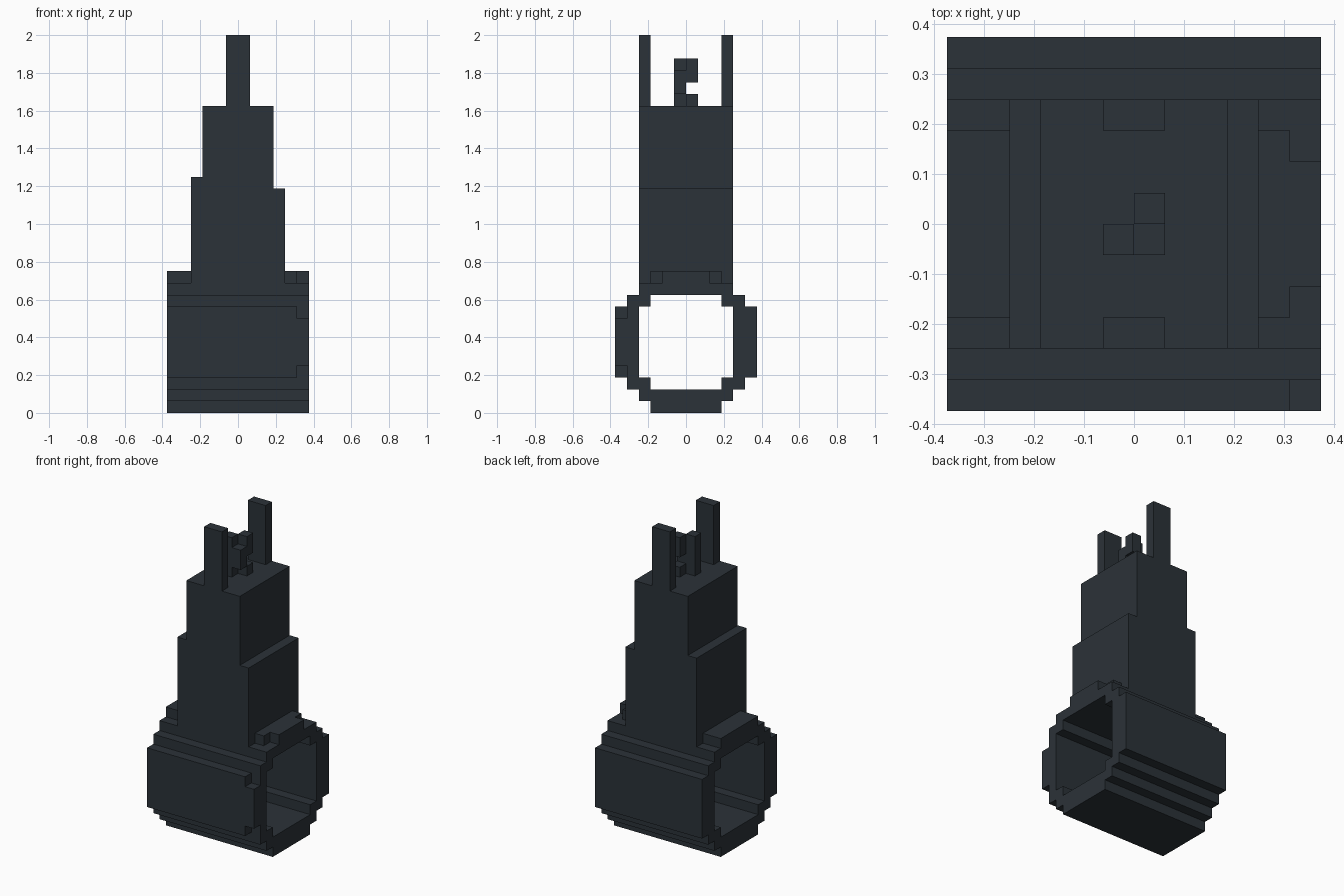
import bpy
import bmesh

if "Cube" in bpy.data.objects:
    bpy.data.objects.remove(bpy.data.objects["Cube"])

U = 1 / 16  # one block of the grid

mat = bpy.data.materials.new("dark_metal")
mat.diffuse_color = (0.024, 0.032, 0.040, 1)
mat.use_nodes = True
mat.node_tree.nodes["Principled BSDF"].inputs["Base Color"].default_value = mat.diffuse_color


def make_object(name, bm):
    bmesh.ops.recalc_face_normals(bm, faces=bm.faces[:])
    mesh = bpy.data.meshes.new(name)
    bm.to_mesh(mesh)
    bm.free()
    mesh.materials.append(mat)
    obj = bpy.data.objects.new(name, mesh)
    bpy.context.collection.objects.link(obj)
    return obj


def prism(name, points, axis, start, end):
    """Extrude a profile along x (points are y, z) or y (points are x, z)."""
    bm = bmesh.new()
    place = (lambda p: (start, p[0], p[1])) if axis == "x" else (lambda p: (p[0], start, p[1]))
    face = bm.faces.new([bm.verts.new(place(p)) for p in points])
    new = bmesh.ops.extrude_face_region(bm, geom=[face])["geom"]
    move = (end - start, 0, 0) if axis == "x" else (0, end - start, 0)
    bmesh.ops.translate(bm, vec=move, verts=[v for v in new if isinstance(v, bmesh.types.BMVert)])
    bmesh.ops.scale(bm, vec=(U, U, U), verts=bm.verts[:])
    return make_object(name, bm)


def boxes(name, ranges):
    """Boxes given as x0, x1, y0, y1, z0, z1 in grid blocks."""
    bm = bmesh.new()
    for x0, x1, y0, y1, z0, z1 in ranges:
        verts = bmesh.ops.create_cube(bm, size=U)["verts"]
        bmesh.ops.scale(bm, vec=(x1 - x0, y1 - y0, z1 - z0), verts=verts)
        bmesh.ops.translate(bm, verts=verts,
                            vec=((x0 + x1) * U / 2, (y0 + y1) * U / 2, (z0 + z1) * U / 2))
    return make_object(name, bm)


def stepped(layers):
    """Mirrored stair-step outline from (half width, z0, z1) layers."""
    right = [(w, z) for w, z0, z1 in layers for z in (z0, z1)]
    return right + [(-w, z) for w, z in reversed(right)]


# Stepped octagonal sleeve, open along x
sleeve = prism("sleeve", stepped([(3, 0, 1), (4, 1, 2), (5, 2, 3), (6, 3, 9),
                                  (5, 9, 10), (4, 10, 11), (3, 11, 12)]), "x", -6, 6)
bore = prism("bore_cutter", stepped([(3, 2, 3), (4, 3, 9), (3, 9, 10)]), "x", -7, 7)

# Missing corner blocks on the right end: front panel and top panel
notches = boxes("notch_cutter",
                [(5, 7, -7, -5, 8, 9.5), (5, 7, -7, -5, 2.5, 4)]
                + [(5, 7, min(s * 2, s * 3.5), max(s * 2, s * 3.5), 11, 13) for s in (-1, 1)])

for cutter in (bore, notches):
    mod = sleeve.modifiers.new(cutter.name, "BOOLEAN")
    mod.operation = "DIFFERENCE"
    mod.solver = "EXACT"
    mod.object = cutter
    cutter.hide_render = True
    cutter.hide_set(True)

# Tower with uneven shoulders
prism("tower", [(-4, 11), (4, 11), (4, 19), (3, 19), (3, 26),
                (-3, 26), (-3, 20), (-4, 20)], "y", -4, 4)

# Two prongs on the tower top
for side, y in (("front", -4), ("back", 3)):
    boxes(side + "_prong", [(-1, 1, y, y + 1, 26, 32)])

# Small twisted filament between the prongs
boxes("filament", [(-1, 0, -1, 0, 26, 30), (0, 1, -1, 0, 27, 29),
                   (0, 1, 0, 1, 28, 30), (0, 1, 0, 1, 26, 27)])
